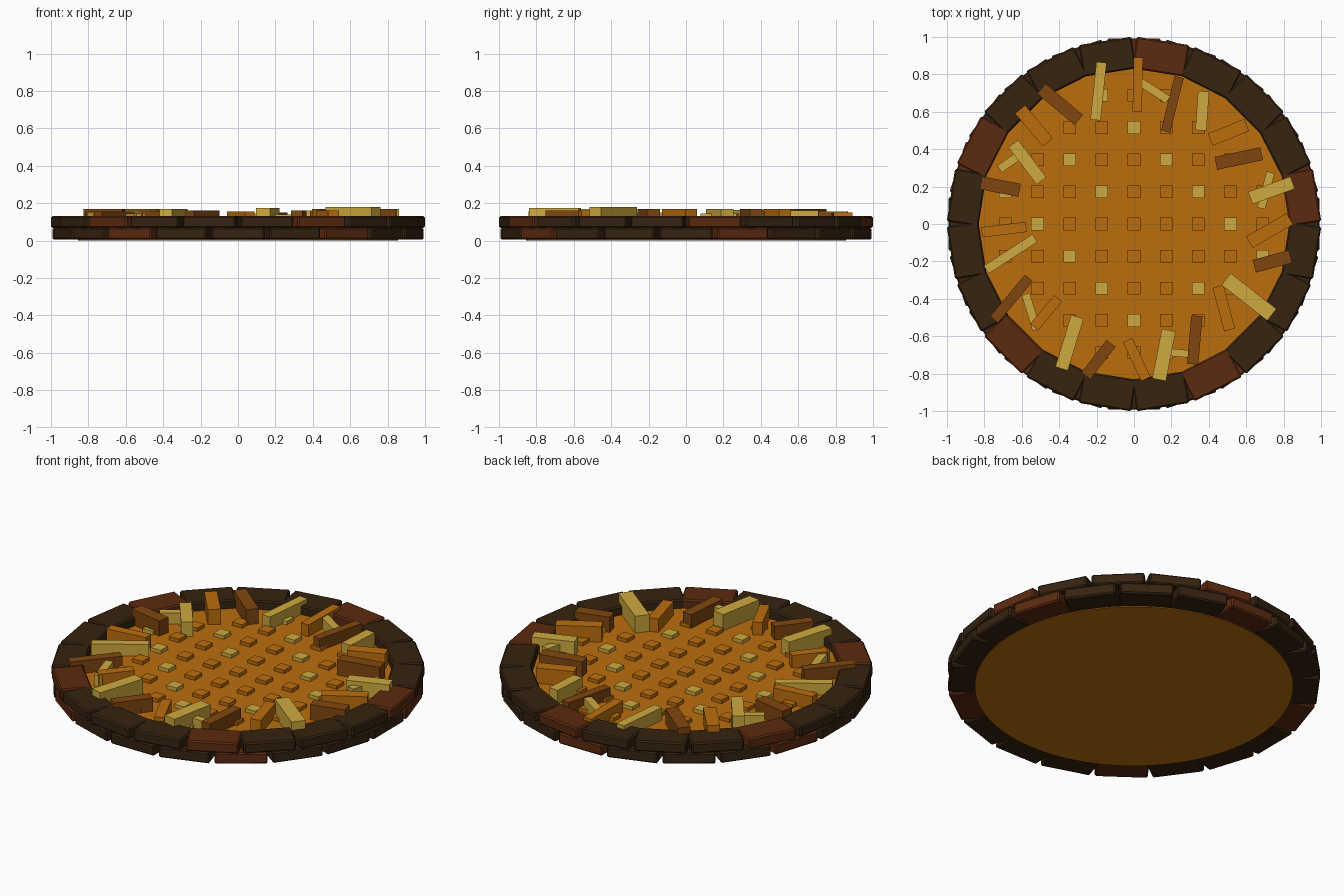
import bpy, bmesh
from math import radians, cos, sin, tau, hypot
from mathutils import Matrix, Vector

cube = bpy.data.objects.get("Cube")
if cube:
    bpy.data.objects.remove(cube, do_unlink=True)


def linear(c):
    c /= 255
    return c / 12.92 if c <= 0.04045 else ((c + 0.055) / 1.055) ** 2.4


def material(name, *rgb):
    mat = bpy.data.materials.new(name)
    mat.use_nodes = True
    colour = [linear(c) for c in rgb] + [1]
    mat.diffuse_color = colour
    mat.node_tree.nodes["Principled BSDF"].inputs["Base Color"].default_value = colour
    return mat


YELLOW = material("pale yellow", 206, 170, 62)
BROWN = material("mid brown", 128, 70, 16)
ORANGE = material("amber orange", 187, 109, 13)
DARK = material("dark brown", 54, 35, 16)
RED = material("red brown", 92, 42, 16)


def add_box(bm, centre, size, angle, index, bevel=0):
    """Box turned about z, with an optional chamfer."""
    part = bmesh.new()
    bmesh.ops.create_cube(part, size=1)
    bmesh.ops.scale(part, vec=size, verts=part.verts)
    if bevel:
        bmesh.ops.bevel(part, geom=part.edges[:], offset=bevel, segments=1,
                        affect='EDGES', profile=0.5)
    place = Matrix.Translation(Vector(centre)) @ Matrix.Rotation(angle, 4, 'Z')
    bmesh.ops.transform(part, matrix=place, verts=part.verts)
    for face in part.faces:
        face.material_index = index
    mesh = bpy.data.meshes.new("temp")
    part.to_mesh(mesh)
    part.free()
    bm.from_mesh(mesh)
    bpy.data.meshes.remove(mesh)


def finish(name, bm, *materials):
    mesh = bpy.data.meshes.new(name)
    bm.to_mesh(mesh)
    bm.free()
    for mat in materials:
        mesh.materials.append(mat)
    obj = bpy.data.objects.new(name, mesh)
    bpy.context.collection.objects.link(obj)
    return obj


# Round base plate
FLOOR = 0.08
bm = bmesh.new()
bmesh.ops.create_cone(bm, cap_ends=True, segments=96, radius1=0.855, radius2=0.855,
                      depth=FLOOR, matrix=Matrix.Translation((0, 0, FLOOR / 2)))
finish("base_disc", bm, ORANGE)


# Two staggered courses of rim blocks, every fourth one red brown
def rim_course(name, z0, z1, shift, red):
    inner, outer = 0.82, 0.991
    bm = bmesh.new()
    for i in range(20):
        a = tau * (i + shift) / 20
        r = (inner + outer) / 2
        add_box(bm, (r * cos(a), r * sin(a), (z0 + z1) / 2),
                (outer - inner, 0.285, z1 - z0), a, int(i % 4 == red), 0.008)
    finish(name, bm, DARK, RED)


rim_course("lower_rim_blocks", 0.005, 0.07, 0, 1)
rim_course("upper_rim_blocks", 0.068, 0.131, 0.5, 0)

# Grid of small square studs, yellow along diagonals
STEP = 0.172
bm = bmesh.new()
for i in range(-4, 5):
    for j in range(-4, 5):
        if hypot(i, j) * STEP < 0.72:
            yellow = (i + j) % 3 == 0 and (i, j) not in ((0, 0), (1, -1))
            add_box(bm, (i * STEP, j * STEP, FLOOR + 0.008), (0.067, 0.067, 0.026),
                    0, int(yellow))
finish("floor_studs", bm, ORANGE, YELLOW)


# Loose planks: x, y, length, width, turn in degrees
def planks(name, rows, *materials):
    bm = bmesh.new()
    for k, (x, y, length, width, turn) in enumerate(rows):
        height = width + 0.02
        add_box(bm, (x, y, FLOOR + height / 2), (length, width, height),
                radians(turn), k % len(materials))
    finish(name, bm, *materials)


planks("ring_of_planks", [
    (.735, .18, .24, .07, 20), (.56, .35, .25, .07, 12), (.505, .49, .21, .07, 22),
    (.365, .605, .21, .06, 86), (.205, .64, .3, .05, 76), (.02, .745, .29, .05, 89),
    (-.19, .71, .31, .055, 84), (-.395, .64, .26, .07, -40), (-.535, .525, .23, .07, -50),
    (-.57, .33, .25, .065, -53), (-.715, .2, .21, .07, -11), (-.695, -.03, .24, .055, 7),
    (-.66, -.16, .31, .05, 33), (-.655, -.4, .29, .055, 50), (-.47, -.475, .2, .055, 50),
    (-.345, -.635, .29, .07, 73), (-.19, -.725, .22, .06, 52), (.015, -.725, .23, .055, -65),
    (.16, -.7, .27, .075, 79), (.325, -.62, .26, .06, 85), (.48, -.45, .24, .06, -75),
    (.615, -.39, .31, .08, -38), (.74, -.2, .2, .07, 15), (.725, -.035, .25, .07, 30),
], YELLOW, BROWN, ORANGE)

planks("small_slivers", [
    (.11, .71, .17, .045, -33), (.705, .18, .2, .045, 75), (.24, -.69, .12, .04, -5),
    (-.55, -.47, .2, .045, -73), (-.645, .345, .18, .045, 35),
], YELLOW)
